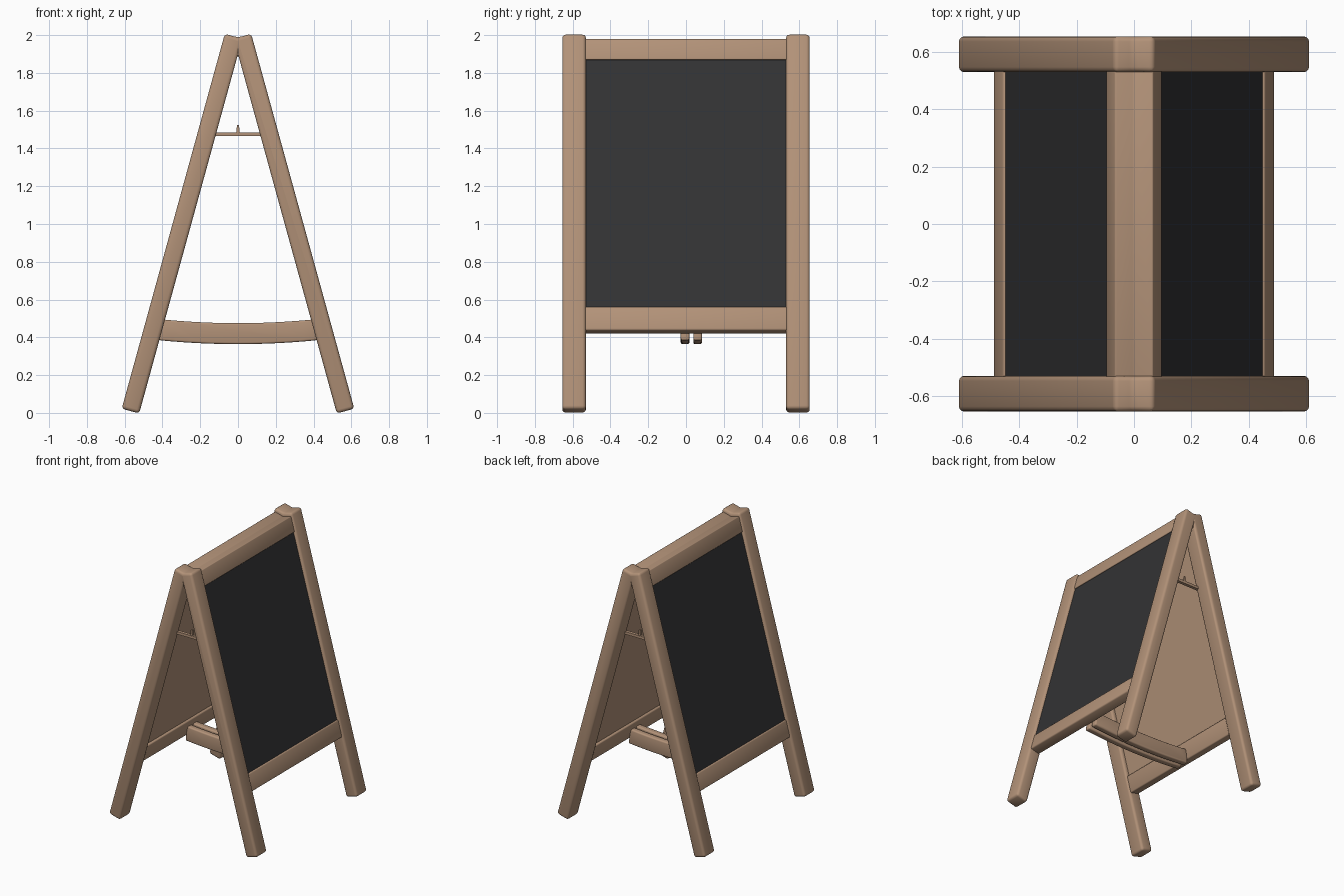
import bpy, math
from mathutils import Vector

old = bpy.data.objects.get("Cube")
if old:
    bpy.data.objects.remove(old, do_unlink=True)


def make_material(name, rgb):
    m = bpy.data.materials.new(name)
    m.use_nodes = True
    m.diffuse_color = (*rgb, 1)
    m.node_tree.nodes["Principled BSDF"].inputs["Base Color"].default_value = (*rgb, 1)
    return m


wood = make_material("light wood", (0.45, 0.29, 0.19))
slate = make_material("chalkboard black", (0.032, 0.032, 0.034))

# Sloping frame of the +x side: foot point, direction up the leg, outward normal
TILT = math.atan(0.275)
FOOT = Vector((0.572, 0, 0))
UP = Vector((-math.sin(TILT), 0, math.cos(TILT)))
OUT = Vector((math.cos(TILT), 0, math.sin(TILT)))


def prism(name, profile, y0, y1, bevel=0.0, mirror=False, mats=(wood,)):
    """Extrude an x-z profile along y, optionally mirrored to the other side."""
    n = len(profile)
    verts = [(x, y, z) for y in (y0, y1) for x, z in profile]
    faces = [tuple(range(n)), tuple(reversed(range(n, 2 * n)))]
    faces += [(i, i + n, (i + 1) % n + n, (i + 1) % n) for i in range(n)]
    me = bpy.data.meshes.new(name)
    me.from_pydata(verts, [], faces)
    for m in mats:
        me.materials.append(m)
    if len(mats) > 1:  # the outward face takes the second colour
        for p in me.polygons:
            p.material_index = int(abs(p.normal.dot(OUT)) > 0.9 and
                                   (p.center - FOOT).dot(OUT) > 0.02)
    ob = bpy.data.objects.new(name, me)
    bpy.context.collection.objects.link(ob)
    if mirror:  # trimmed at the centre plane so both sides join at the top
        mod = ob.modifiers.new("Mirror", 'MIRROR')
        mod.use_bisect_axis[0] = True
    if bevel:
        mod = ob.modifiers.new("Bevel", 'BEVEL')
        mod.width, mod.segments = bevel, 3
        mod.limit_method, mod.angle_limit = 'ANGLE', math.radians(25)
    bpy.ops.object.select_all(action='DESELECT')
    ob.select_set(True)
    bpy.context.view_layer.objects.active = ob
    bpy.ops.object.convert(target='MESH')
    bpy.ops.object.shade_smooth_by_angle(angle=math.radians(35))
    return ob


def sloped(name, t0, t1, n0, n1, y0, y1, **kw):
    """Box lying in the sloping frame, given along the slope and its normal."""
    pts = [FOOT + UP * t + OUT * n for t, n in ((t0, n0), (t0, n1), (t1, n1), (t1, n0))]
    return prism(name, [(p.x, p.z) for p in pts], y0, y1, mirror=True, **kw)


# Legs, each pair meeting in an A
for name, a, b in (("front_legs", -0.655, -0.53), ("back_legs", 0.53, 0.655)):
    sloped(name, 0.01, 2.068, -0.048, 0.048, a, b, bevel=0.018)

# Rails across the top and bottom
sloped("top_rails", 1.93, 2.045, -0.038, 0.038, -0.54, 0.54, bevel=0.01)
sloped("bottom_rails", 0.444, 0.573, -0.038, 0.038, -0.54, 0.54, bevel=0.01)

# Boards, dark outside and wood inside
sloped("chalkboards", 0.56, 1.94, -0.02, 0.03, -0.53, 0.53, mats=(wood, slate))

# Thin spreader bars with a small catch, just inside each leg pair
for side, y in (("front", -0.545), ("back", 0.545)):
    prism(side + "_spreader", [(-0.13, 1.465), (0.13, 1.465), (0.13, 1.485), (-0.13, 1.485)],
          y - 0.012, y + 0.012)
    prism(side + "_catch", [(-0.01, 1.48), (0.01, 1.48), (0.005, 1.525), (-0.005, 1.525)],
          y - 0.008, y + 0.008)

# Sagging lower stretcher made of two slats
STEPS = 12
xs = [-1 + 2 * i / STEPS for i in range(STEPS + 1)]
arc = [(0.42 * u, 0.364 + 0.021 * u * u) for u in xs]
arc += [(0.405 * u, 0.475 + 0.02 * u * u) for u in reversed(xs)]
for name, y in (("stretcher_slat_front", -0.005), ("stretcher_slat_back", 0.062)):
    prism(name, arc, y - 0.023, y + 0.023, bevel=0.01)
